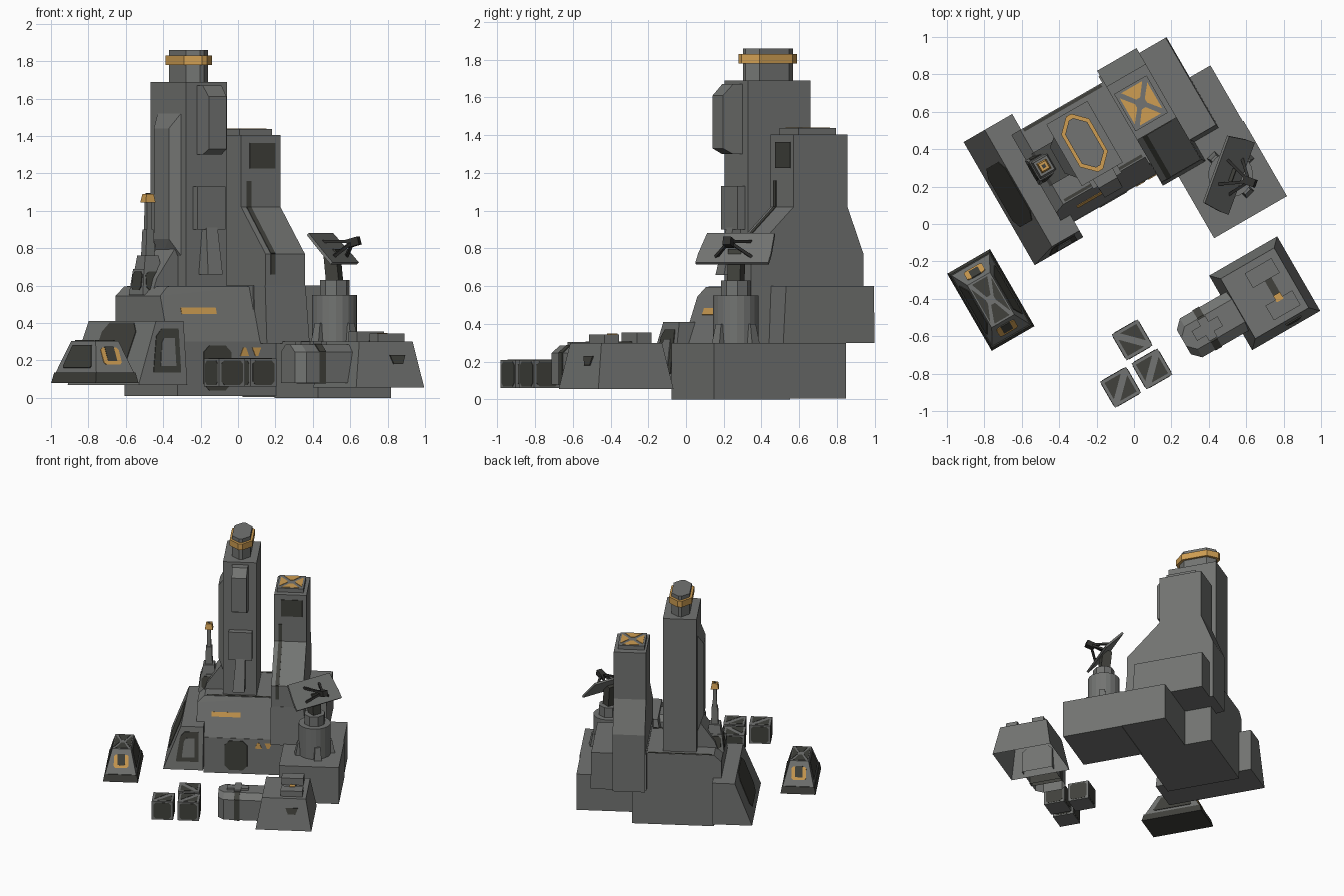
import bpy, bmesh, math
from mathutils import Vector, Matrix

if "Cube" in bpy.data.objects:
    bpy.data.objects.remove(bpy.data.objects["Cube"])

# Everything is laid out in a local frame that is turned 30 degrees about z
TURN = Matrix.Rotation(math.radians(30), 4, 'Z')

def material(name, rgb):
    m = bpy.data.materials.new(name)
    m.diffuse_color = (*rgb, 1)
    m.use_nodes = True
    m.node_tree.nodes["Principled BSDF"].inputs["Base Color"].default_value = m.diffuse_color
    return m

GREY = material("hull_grey", (0.17, 0.175, 0.168))
DARK = material("dark_panel", (0.052, 0.053, 0.045))
BLACK = material("charcoal", (0.03, 0.03, 0.028))
ORANGE = material("orange", (0.62, 0.34, 0.085))

def finish(name, bm, mat):
    bmesh.ops.recalc_face_normals(bm, faces=bm.faces)
    bm.transform(TURN)
    me = bpy.data.meshes.new(name)
    bm.to_mesh(me)
    bm.free()
    me.materials.append(mat)
    ob = bpy.data.objects.new(name, me)
    bpy.context.collection.objects.link(ob)
    return ob

def hull(name, pts, mat=GREY, open_bottom=False):
    bm = bmesh.new()
    for p in pts:
        bm.verts.new(p)
    bmesh.ops.convex_hull(bm, input=bm.verts)
    loose = [v for v in bm.verts if not v.link_faces]
    bmesh.ops.delete(bm, geom=loose, context='VERTS')
    bmesh.ops.dissolve_limit(bm, angle_limit=0.01, verts=bm.verts, edges=bm.edges)
    if open_bottom:
        bm.normal_update()
        bmesh.ops.delete(bm, geom=[f for f in bm.faces if f.normal.z < -.9], context='FACES')
    return finish(name, bm, mat)

def rect(u0, u1, v0, v1, z):
    return [(u0, v0, z), (u1, v0, z), (u1, v1, z), (u0, v1, z)]

def box(name, u0, u1, v0, v1, z0, z1, mat=GREY, taper=0.0, open_bottom=False):
    t = taper
    return hull(name, rect(u0, u1, v0, v1, z0) + rect(u0 + t, u1 - t, v0 + t, v1 - t, z1), mat, open_bottom)

def octo(hx, hy, c):
    return [(sx * a, sy * b) for sx in (1, -1) for sy in (1, -1)
            for a, b in ((hx, hy - c), (hx - c, hy))]

def column(name, cu, cv, layers, mat=GREY, sides=8):
    pts = [(cu + r * math.cos(2 * math.pi * (i + .5) / sides),
            cv + r * math.sin(2 * math.pi * (i + .5) / sides), z)
           for z, r in layers for i in range(sides)]
    return hull(name, pts, mat)

def panel(name, c, d, pts, mat=DARK, lean=0.0, lift=0.004):
    """Thin plate on a face: c centre, d outward direction (None = upward), lean = inward slope."""
    if d is None:
        X, Y = Vector((1, 0, 0)), Vector((0, 1, 0))
    else:
        X = Vector((-d[1], d[0], 0))
        Y = Vector((-d[0] * lean, -d[1] * lean, 1)).normalized()
    n = X.cross(Y)
    return hull(name, [Vector(c) + X * x + Y * y + n * k for x, y in pts for k in (-.003, lift)], mat)

def cross_panels(name, c, hx, hy, mat, gap=.02):
    """Four blunt triangles that leave an X between them."""
    k = gap * 1.5
    for i, (sx, sy) in enumerate(((1, 0), (-1, 0), (0, 1), (0, -1))):
        if sx:
            tri = [(sx * hx, hy - gap), (sx * hx, gap - hy), (sx * k, -.012), (sx * k, .012)]
        else:
            tri = [(hx - gap, sy * hy), (gap - hx, sy * hy), (-.012, sy * k), (.012, sy * k)]
        panel(f"{name}_{i}", c, None, tri, mat, 0, .003)

def beam(name, a, b, r, mat=BLACK):
    a, b = Vector(a), Vector(b)
    q = (b - a).to_track_quat('Z', 'Y')
    hull(name, [p + q @ Vector((x, y, 0)) for p in (a, b) for x in (-r, r) for y in (-r, r)], mat)

FRONT, BACK, LEFT, RIGHT = (0, -1), (0, 1), (-1, 0), (1, 0)

# ---- main base: upright lower wall, sloped upper wall, bevelled left shoulder
box("main_base_lower", -.275, .34, .17, .74, .01, .30)
hull("main_base_upper", rect(-.33, .25, .17, .74, .29)
     + [(-.33, .26, .545), (-.33, .74, .545)] + rect(-.275, .25, .28, .74, .595))
panel("base_door", (-.03, .17, .16), FRONT, octo(.085, .12, .035))
panel("door_sign_0", (.138, .17, .245), FRONT, [(-.027, -.022), (.027, -.022), (.008, .024), (-.008, .024)], ORANGE)
panel("door_sign_1", (.212, .17, .245), FRONT, [(-.027, .024), (.027, .024), (.008, -.022), (-.008, -.022)], ORANGE)
panel("wall_stripe", (-.11, .233, .465), FRONT, [(-.108, -.018), (.108, -.018), (.108, .018), (-.108, .018)], ORANGE, .36)
for i, v in enumerate((.295, .728)):
    box(f"roof_gutter_{i}", -.26, .22, v - .008, v + .008, .58, .598, DARK)

# ---- left wing: low flat roof, sloping outer side
hull("left_wing", rect(-.57, -.27, .075, .835, .07) + rect(-.44, -.27, .115, .835, .41))
panel("wing_side_window", (-.497, .47, .26), LEFT, octo(.18, .15, .05), DARK, .382)
panel("wing_front_window", (-.39, .096, .25), FRONT,
      [(-.085, -.115), (.085, -.115), (.085, .12), (-.02, .12), (-.055, .08)], DARK, .118)
panel("wing_window_inset", (-.385, .092, .245), FRONT,
      [(-.045, -.075), (.05, -.075), (.05, .075), (-.015, .075), (-.03, .05)], GREY, .118, .005)

# ---- right wing: low platform and raised rear block
box("right_platform_front", .333, .783, -.28, .185, 0, .30)
box("right_platform_back", .333, .778, .18, .53, .005, .30)
hull("right_rear_block", rect(.23, .65, .22, .778, .30) + rect(.23, .645, .24, .778, .60))
hull("rear_tower_plinth", rect(.236, .50, .10, .4, .29) + rect(.236, .485, .118, .4, .60))

# ---- main tower
box("main_tower", -.14, .113, .315, .695, .55, 1.69)
for nm, z0, z1, (hu, hv, c), m in (("tower_cap", 1.68, 1.86, (.068, .145, .055), GREY),
                                   ("tower_ring", 1.78, 1.83, (.086, .17, .07), ORANGE)):
    hull(nm, [(x - .012, y + .508, z) for x, y in octo(hu, hv, c) for z in (z0, z1)], m)
hull("tower_front_pod", [(-.01 + s * .062, .32, z) for s in (-1, 1) for z in (1.30, 1.67)]
     + [(-.01 + s * .055, .2, z) for s in (-1, 1) for z in (1.33, 1.61)]
     + [(-.01 + s * .058, .26, z) for s in (-1, 1) for z in (1.30, 1.67)])
box("tower_front_box", -.095, .08, .27, .33, .90, 1.13)
hull("tower_front_strut", rect(-.04, .03, .27, .33, .91) + rect(-.04, .03, .25, .33, .78)
     + rect(-.06, .03, .215, .33, .66))
hull("tower_side_pod", [(-.135, v, z) for v, z in ((.36, .75), (.36, 1.53), (.62, 1.53), (.62, .72))]
     + [(-.185, v, z) for v, z in ((.42, .85), (.42, 1.44), (.58, 1.44), (.58, .85))])
hull("tower_ramp", [(u, v, z) for v in (.40, .60) for u, z in ((-.29, .58), (-.13, .58), (-.13, .81), (-.15, .81), (-.27, .64))])

# ---- rear tower: flared profile extruded sideways
profile = [(.12, .55), (.12, .77), (.38, 1.02), (.38, 1.405), (.71, 1.405), (.71, 1.02), (.808, .77), (.808, .30), (.5, .30)]
bm = bmesh.new()
face = bm.faces.new([bm.verts.new((.239, v, z)) for v, z in profile])
ext = bmesh.ops.extrude_face_region(bm, geom=[face])
bmesh.ops.translate(bm, vec=(.243, 0, 0), verts=[e for e in ext['geom'] if isinstance(e, bmesh.types.BMVert)])
finish("rear_tower", bm, GREY)
box("rear_tower_roof", .255, .455, .425, .655, 1.40, 1.437)
cross_panels("roof_marking", (.355, .54, 1.437), .085, .1, ORANGE)
panel("rear_tower_window", (.37, .38, 1.295), FRONT, [(-.08, -.068), (.08, -.068), (.08, .068), (-.08, .068)])
for i, (v, z, h, s) in enumerate(((.38, 1.09, .07, 0), (.25, .895, .18, 1.04), (.12, .715, .055, 0))):
    panel(f"rear_tower_channel_{i}", (.285, v, z), FRONT, [(-.014, -h), (.014, -h), (.014, h), (-.014, h)], DARK, s)

# ---- antenna mast
A = (-.262, .509)
for nm, z0, z1, a, b, m in (("mast_foot", .55, .69, .075, .058, GREY), ("mast_collar", .69, .76, .052, .042, GREY),
                            ("mast_pole", .76, .90, .027, .022, GREY), ("mast_pole_top", .90, 1.05, .016, .013, GREY),
                            ("mast_lamp", 1.045, 1.09, .03, .022, ORANGE)):
    box(nm, A[0] - a, A[0] + a, A[1] - a, A[1] + a, z0, z1, m, a - b)
box("mast_lamp_tip", A[0] - .01, A[0] + .01, A[1] - .01, A[1] + .01, 1.085, 1.094, DARK)
for i, d in enumerate((FRONT, BACK, LEFT, RIGHT)):
    panel(f"mast_foot_panel_{i}", (A[0] + d[0] * .066, A[1] + d[1] * .066, .625), d, octo(.05, .05, .018), DARK, .12)

# ---- radar turret
T = (.579, -.03)
column("turret_drum", *T, [(.29, .12), (.55, .12)], sides=20)
column("turret_cap", *T, [(.55, .08), (.63, .08)])
for i in range(4):
    R = Matrix.Translation((*T, 0)) @ Matrix.Rotation(math.pi / 2 * i + math.radians(15), 4, 'Z')
    hull(f"turret_brace_{i}", [R @ Vector((r, s * w, z)) for r, w, z in
         ((.09, .028, .30), (.15, .028, .30), (.09, .02, .40), (.13, .02, .40)) for s in (-1, 1)])
# dish frame: x = facing, y = sideways, z = up along the plate
D = (Matrix.Translation((*T, 0)) @ Matrix.Rotation(math.radians(-50), 4, 'Z')
     @ Matrix.Translation((-.01, 0, .80)) @ Matrix.Rotation(math.radians(-42), 4, 'Y'))
outline = [(-.205, -.105), (.205, -.105), (.205, -.04), (.19, .105), (-.19, .105), (-.205, -.04)]
hull("radar_dish", [D @ Vector((x, y, z)) for y, z in outline for x in (-.012, .004)])
beam("dish_neck", (T[0], T[1], .62), D @ Vector((-.01, 0, 0)), .036, DARK)
focus = D @ Vector((.11, 0, -.05))
for i, (y, z) in enumerate(((-.10, -.06), (.10, -.06), (-.07, .05), (.07, .05))):
    beam(f"feed_strut_{i}", D @ Vector((0, y, z)), focus, .008)
beam("dish_feed", D @ Vector((.08, 0, -.04)), D @ Vector((.14, 0, -.07)), .022)

# ---- parked vehicle, left front
V = (-.866, .031)
def vrect(hu, hv, z):
    return rect(V[0] - hu, V[0] + hu, V[1] - hv, V[1] + hv, z)
hull("vehicle_skirt", vrect(.132, .238, .08) + vrect(.122, .224, .135), DARK)
hull("vehicle_body", vrect(.118, .22, .13) + vrect(.07, .13, .305))
cross_panels("vehicle_roof_panel", (*V, .305), .063, .12, DARK, .016)
for i, s in enumerate((-1, 1)):
    d = (0, s)
    c = (V[0], V[1] + s * .173, .222)
    panel(f"vehicle_lamp_frame_{i}", c, d, octo(.055, .05, .012), ORANGE, .514)
    panel(f"vehicle_lamp_{i}", c, d, [(-.028, -.03), (.028, -.03), (.028, .055), (-.028, .055)], DARK, .514, .006)
    panel(f"vehicle_side_panel_{i}", (V[0] + s * .094, V[1], .218), (s, 0),
          [(-.15, -.05), (-.14, -.06), (.14, -.06), (.15, -.05), (.10, .065), (-.10, .065)], DARK, .274)

# ---- crates
for k, (x, y) in enumerate(((-.01, -.62), (.096, -.775), (-.072, -.873))):
    p = TURN.inverted() @ Vector((x, y, 0))
    h = .08
    box(f"crate_{k}", p.x - h, p.x + h, p.y - h, p.y + h, .06, .21)
    for i, d in enumerate((FRONT, BACK, LEFT, RIGHT)):
        panel(f"crate_{k}_side_{i}", (p.x + d[0] * h, p.y + d[1] * h, .135), d, octo(.066, .066, .018), DARK, 0, .002)
    f = 1 if k == 0 else -1
    for i, s in enumerate((1, -1)):
        panel(f"crate_{k}_lid_{i}", (p.x, p.y, .21), None,
              [(s * f * .063, s * .063), (s * f * .063, -s * .038), (-s * f * .038, s * .063)], DARK, 0, .002)

# ---- bunker with entrance passage, right front (hollow from below)
box("bunker", .21, .63, -.90, -.44, .055, .30, taper=.045, open_bottom=True)
box("bunker_roof_plate_0", .38, .545, -.615, -.525, .295, .355)
box("bunker_roof_plate_1", .39, .555, -.82, -.73, .295, .345)
box("bunker_roof_slot", .453, .493, -.735, -.61, .295, .306, DARK)
box("bunker_roof_lamp", .452, .494, -.745, -.705, .30, .348, ORANGE)
panel("bunker_vent", (.48, -.877, .205), FRONT, [(-.028, -.025), (.028, -.025), (.048, .025), (-.048, .025)], DARK, .184)
def passage(u0, u1, g, nose=0.0):
    pts = []
    for u, n in ((u0, nose), (u0 + nose, 0), (u1, 0)):
        w, e = .12 + g - n, .05
        pts += [(u, -.68 + s * a, z) for s in (-1, 1)
                for a, z in ((w, .08 - g), (w, .245 + g), (w - e, .285 + g))]
    return pts
hull("passage", passage(-.085, .26, 0, .045), open_bottom=True)
hull("passage_band", passage(.04, .08, .004), DARK, open_bottom=True)
box("passage_hatch", -.02, .14, -.71, -.65, .28, .30)
box("passage_hatch_cross", .035, .085, -.745, -.615, .28, .303)
